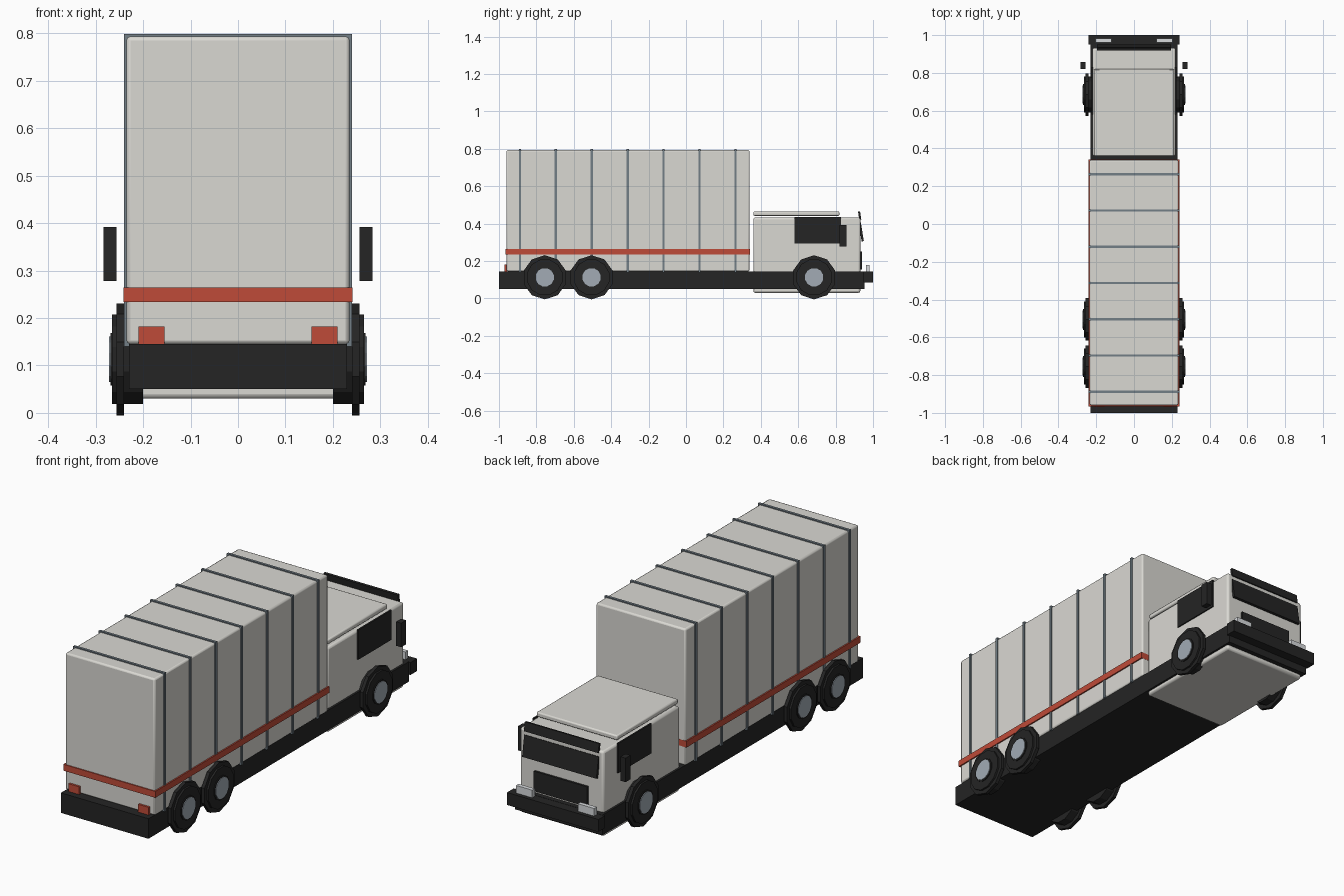
import bpy
import math

cube = bpy.data.objects.get("Cube")
if cube:
    bpy.data.objects.remove(cube, do_unlink=True)


def material(name, r, g, b):
    m = bpy.data.materials.new(name)
    m.use_nodes = True
    m.diffuse_color = (r, g, b, 1)
    m.node_tree.nodes["Principled BSDF"].inputs["Base Color"].default_value = (r, g, b, 1)
    return m


white = material("off white paint", 0.70, 0.69, 0.65)
black = material("black rubber and trim", 0.018, 0.018, 0.018)
red = material("red", 0.52, 0.07, 0.04)
steel = material("blue grey strap", 0.17, 0.21, 0.24)
hub_grey = material("hub grey", 0.36, 0.41, 0.46)
lamp_white = material("headlamp white", 0.68, 0.70, 0.72)


def box(name, mat, x, y, z, bevel=0.0, tilt=0.0):
    """Box spanning the given (low, high) ranges, optionally tilted about x."""
    spans = (x, y, z)
    bpy.ops.mesh.primitive_cube_add(size=1, location=[(a + b) / 2 for a, b in spans])
    ob = bpy.context.object
    ob.name = name
    ob.scale = [b - a for a, b in spans]
    bpy.ops.object.transform_apply(location=False, rotation=False, scale=True)
    ob.rotation_euler.x = tilt
    ob.data.materials.append(mat)
    if bevel:
        mod = ob.modifiers.new("rounded edges", "BEVEL")
        mod.width = bevel
        mod.segments = 2
        bpy.ops.object.shade_smooth_by_angle(angle=math.radians(35))
    return ob


def wide(name, mat, half, y, z, **kw):
    return box(name, mat, (-half, half), y, z, **kw)


def pair(name, mat, x, y, z, **kw):
    """The same box on the left (+x) and the right (-x)."""
    box("left_" + name, mat, x, y, z, **kw)
    box("right_" + name, mat, (-x[1], -x[0]), y, z, **kw)


def disc(name, mat, side, radius, x, y, sides):
    bpy.ops.mesh.primitive_cylinder_add(
        vertices=sides, radius=radius, depth=x[1] - x[0],
        location=(side * (x[0] + x[1]) / 2, y, 0.113),
        rotation=(math.pi / sides, math.pi / 2, 0))
    ob = bpy.context.object
    ob.name = name
    # Lay the axle along x with a flat side on the ground
    ob.rotation_mode = "XYZ"
    ob.rotation_euler = (0, math.pi / 2, 0)
    for v in ob.data.vertices:
        a = math.pi / sides
        px, py = v.co.x, v.co.y
        v.co.x = px * math.cos(a) - py * math.sin(a)
        v.co.y = px * math.sin(a) + py * math.cos(a)
    ob.data.materials.append(mat)


# Chassis and front bumper
wide("chassis", black, 0.23, (-1.0, 0.955), (0.05, 0.145))
wide("front_bumper", black, 0.24, (0.95, 1.0), (0.085, 0.144))
pair("headlamp", lamp_white, (0.12, 0.205), (0.962, 0.982), (0.142, 0.18))

# Cargo body with straps, red band and tail lamps
wide("cargo_body", white, 0.235, (-0.96, 0.34), (0.145, 0.793), bevel=0.008)
for i in range(7):
    y = -0.888 + i * 0.192
    wide("cargo_strap", steel, 0.24, (y - 0.006, y + 0.006), (0.14, 0.798))
wide("red_band", red, 0.2415, (-0.965, 0.341), (0.234, 0.264))
pair("tail_lamp", red, (0.155, 0.21), (-0.97, -0.955), (0.143, 0.182))

# Cab, roof panel and front trim
wide("cab", white, 0.22, (0.36, 0.932), (0.03, 0.433), bevel=0.01)
wide("roof_panel", white, 0.212, (0.36, 0.82), (0.442, 0.465), bevel=0.006)
slope = math.radians(9)
wide("windscreen", black, 0.195, (0.931, 0.943), (0.305, 0.405), tilt=slope)
wide("sun_visor", black, 0.195, (0.923, 0.934), (0.422, 0.465), tilt=slope)
wide("grille", black, 0.14, (0.93, 0.942), (0.155, 0.25))
pair("side_window", black, (0.218, 0.226), (0.58, 0.83), (0.295, 0.436))
pair("mirror", black, (0.256, 0.283), (0.82, 0.857), (0.278, 0.392))

# Wheels: narrow tread ring around a wider tyre, with a light hub
for axle, y in (("front", 0.685), ("middle", -0.505), ("rear", -0.755)):
    for side, label in ((1, "left"), (-1, "right")):
        name = label + "_" + axle + "_"
        disc(name + "tyre", black, side, 0.098, (0.2, 0.265), y, 12)
        disc(name + "tread", black, side, 0.118, (0.24, 0.256), y, 10)
        disc(name + "hub_ring", black, side, 0.057, (0.26, 0.269), y, 12)
        disc(name + "hub", hub_grey, side, 0.05, (0.26, 0.272), y, 12)
